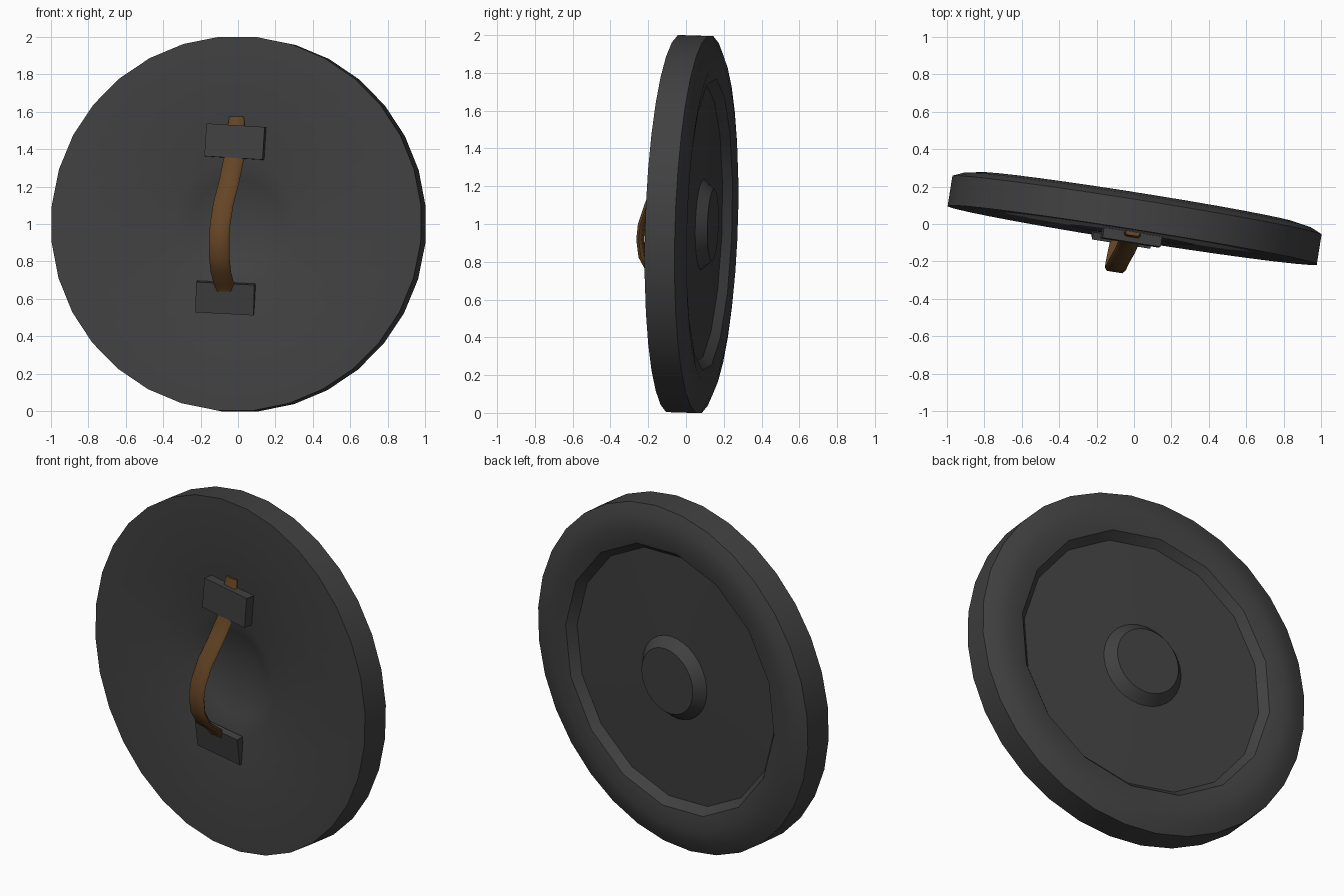
import bpy, bmesh, math
from mathutils import Matrix, Vector

if "Cube" in bpy.data.objects:
    bpy.data.objects.remove(bpy.data.objects["Cube"])

# Whole shield leans slightly back and is turned a little
POSE = (Matrix.Translation((0, 0, 1)) @ Matrix.Rotation(math.radians(-9), 4, 'Z')
        @ Matrix.Rotation(math.radians(-1.8), 4, 'X'))


def material(name, rgb):
    m = bpy.data.materials.new(name)
    m.diffuse_color = (*rgb, 1)
    m.use_nodes = True
    m.node_tree.nodes["Principled BSDF"].inputs["Base Color"].default_value = m.diffuse_color
    return m


IRON = material("dark_iron", (0.052, 0.052, 0.052))
LEATHER = material("brown_leather", (0.13, 0.06, 0.018))


def finish(name, bm, mat, angle=30):
    bmesh.ops.recalc_face_normals(bm, faces=bm.faces)
    me = bpy.data.meshes.new(name)
    bm.to_mesh(me)
    bm.free()
    me.materials.append(mat)
    ob = bpy.data.objects.new(name, me)
    bpy.context.collection.objects.link(ob)
    ob.matrix_world = POSE
    bpy.ops.object.select_all(action='DESELECT')
    ob.select_set(True)
    bpy.context.view_layer.objects.active = ob
    bpy.ops.object.shade_smooth_by_angle(angle=math.radians(angle))
    return ob


# Shield body: profile (radius, depth, coarse ring) turned around the y axis
SIDES = 32
profile = [
    (0.12, 0.015, 0), (0.24, -0.022, 0), (0.34, -0.06, 0),   # hand hollow
    (1.003, -0.06, 0), (1.003, 0.10, 0),                     # front and edge
    (0.94, 0.128, 0), (0.86, 0.142, 0), (0.775, 0.125, 1),   # rounded rim
    (0.735, 0.078, 1),                                       # recessed field
    (0.24, 0.088, 0), (0.19, 0.145, 0),                      # boss
]
bm = bmesh.new()
rings = []
for r, y, coarse in profile:
    ring = []
    for i in range(SIDES):
        a = 2 * math.pi * (i + 0.5) / SIDES
        # coarse rings have half the corners
        k = math.cos(2 * math.pi / SIDES) if coarse and i % 2 else 1
        ring.append(bm.verts.new((r * k * math.cos(a), y, r * k * math.sin(a))))
    rings.append(ring)
for a, b in zip(rings, rings[1:]):
    for i in range(SIDES):
        j = (i + 1) % SIDES
        bm.faces.new((a[i], a[j], b[j], b[i]))
bm.faces.new(rings[0])
bm.faces.new(rings[-1])
finish("shield_body", bm, IRON, 22)


# Brackets holding the grip
def bracket(name, centre, size, roll, pitch):
    bm = bmesh.new()
    bmesh.ops.create_cube(bm, size=1)
    bm.transform(Matrix.Translation(centre)
                 @ Matrix.Rotation(math.radians(roll), 4, 'Y')
                 @ Matrix.Rotation(math.radians(pitch), 4, 'X')
                 @ Matrix.Diagonal((*size, 1)))
    finish(name, bm, IRON)


bracket("upper_bracket", (-0.003, -0.085, 0.437), (0.315, 0.06, 0.175), 3.5, 0)
bracket("lower_bracket", (-0.055, -0.07, -0.398), (0.315, 0.04, 0.165), 3, 12)

# Leather grip: a flat strap swept along a bowed path
path = [Vector(p) for p in (
    (0.0, -0.065, 0.57), (0.0, -0.085, 0.45), (-0.01, -0.10, 0.34),
    (-0.025, -0.155, 0.22), (-0.047, -0.21, 0.10), (-0.058, -0.245, -0.01),
    (-0.062, -0.252, -0.09), (-0.063, -0.238, -0.18), (-0.062, -0.19, -0.26),
    (-0.058, -0.11, -0.32), (-0.058, -0.075, -0.37))]
widths = [0.08] + [0.11] * 9 + [0.09]
section = [(-0.5, 0), (-0.38, 0.015), (0.38, 0.015),
           (0.5, 0), (0.38, -0.015), (-0.38, -0.015)]
bm = bmesh.new()
rings = []
for i, p in enumerate(path):
    t = (path[min(i + 1, len(path) - 1)] - path[max(i - 1, 0)]).normalized()
    side = (Vector((1, 0, 0)) - t * t.x).normalized()
    out = side.cross(t)
    rings.append([bm.verts.new(p + side * u * widths[i] + out * v) for u, v in section])
for a, b in zip(rings, rings[1:]):
    for i in range(6):
        j = (i + 1) % 6
        bm.faces.new((a[i], a[j], b[j], b[i]))
bm.faces.new(rings[0])
bm.faces.new(rings[-1])
finish("grip_strap", bm, LEATHER, 60)
